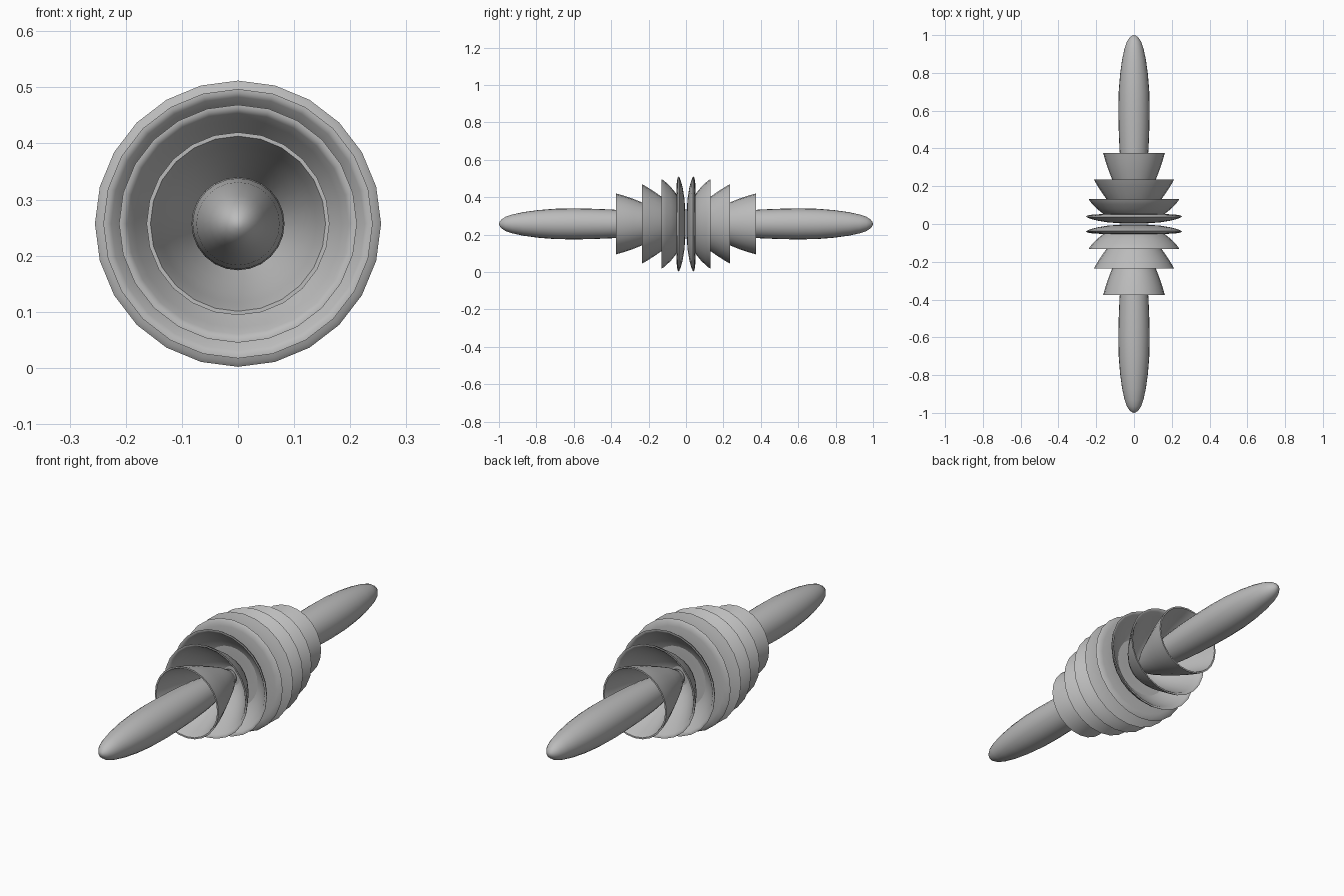
import bpy
import bmesh
import math
from mathutils import Vector, Matrix

SIDES = 24
AXIS_Z = 0.257
WALL = 0.007

cube = bpy.data.objects.get("Cube")
if cube:
    bpy.data.objects.remove(cube, do_unlink=True)

grey = bpy.data.materials.new("plain grey")
grey.use_nodes = True
grey.diffuse_color = (0.5, 0.5, 0.5, 1)
grey.node_tree.nodes["Principled BSDF"].inputs["Base Color"].default_value = (0.5, 0.5, 0.5, 1)


def lathe(name, profile):
    """Turn (y, radius) points about the long axis and mirror front to back."""
    bm = bmesh.new()
    verts = [bm.verts.new((0, y, AXIS_Z + r)) for y, r in profile]
    edges = [bm.edges.new(pair) for pair in zip(verts, verts[1:])]
    bmesh.ops.spin(bm, geom=verts + edges, cent=(0, 0, AXIS_Z), axis=(0, 1, 0),
                   angle=math.tau, steps=SIDES)
    bmesh.ops.remove_doubles(bm, verts=bm.verts, dist=0.0004)
    bmesh.ops.recalc_face_normals(bm, faces=bm.faces)
    mesh = bpy.data.meshes.new(name)
    bm.to_mesh(mesh)
    bm.free()
    mesh.materials.append(grey)
    obj = bpy.data.objects.new(name, mesh)
    bpy.context.collection.objects.link(obj)
    mirror = obj.modifiers.new("front and back", "MIRROR")
    mirror.use_axis = (False, True, False)
    mirror.use_mirror_merge = False
    bpy.ops.object.select_all(action="DESELECT")
    obj.select_set(True)
    bpy.context.view_layer.objects.active = obj
    bpy.ops.object.shade_smooth_by_angle(angle=math.radians(50))
    return obj


def cup(name, outer):
    """Thin bowl: outer wall from pole to rim, then the inner wall back."""
    rim_y = outer[-1][0]
    inner = [(min(y + WALL, rim_y), max(r - WALL, 0)) for y, r in reversed(outer)]
    lathe(name, outer + inner)


# Nested cups, each opening outward
cup("end_cups", [(0.04, 0), (0.06, 0.03), (0.12, 0.065), (0.18, 0.092), (0.235, 0.115),
                 (0.28, 0.133), (0.32, 0.147), (0.35, 0.156), (0.375, 0.163)])
cup("second_cups", [(0.03, 0), (0.04, 0.05), (0.07, 0.092), (0.1, 0.121), (0.13, 0.145),
                    (0.165, 0.169), (0.2, 0.192), (0.22, 0.204), (0.235, 0.212)])
cup("third_cups", [(0.015, 0), (0.02, 0.07), (0.035, 0.126), (0.055, 0.165),
                   (0.08, 0.196), (0.105, 0.22), (0.12, 0.233), (0.132, 0.24)])

# Lens-shaped discs at the middle
lathe("middle_discs", [(0.003, 0), (0.004, 0.08), (0.009, 0.14), (0.018, 0.195),
                       (0.028, 0.232), (0.038, 0.255), (0.045, 0.247), (0.049, 0.225),
                       (0.052, 0.18), (0.05, 0.1), (0.045, 0)])

# Long rounded rods
lathe("rods", [(0.05, 0), (0.06, 0.035), (0.2, 0.058), (0.3, 0.07), (0.4, 0.077),
               (0.5, 0.081), (0.6, 0.083), (0.7, 0.081), (0.79, 0.074), (0.87, 0.063),
               (0.93, 0.05), (0.965, 0.038), (0.988, 0.023), (0.997, 0.01), (1, 0)])
